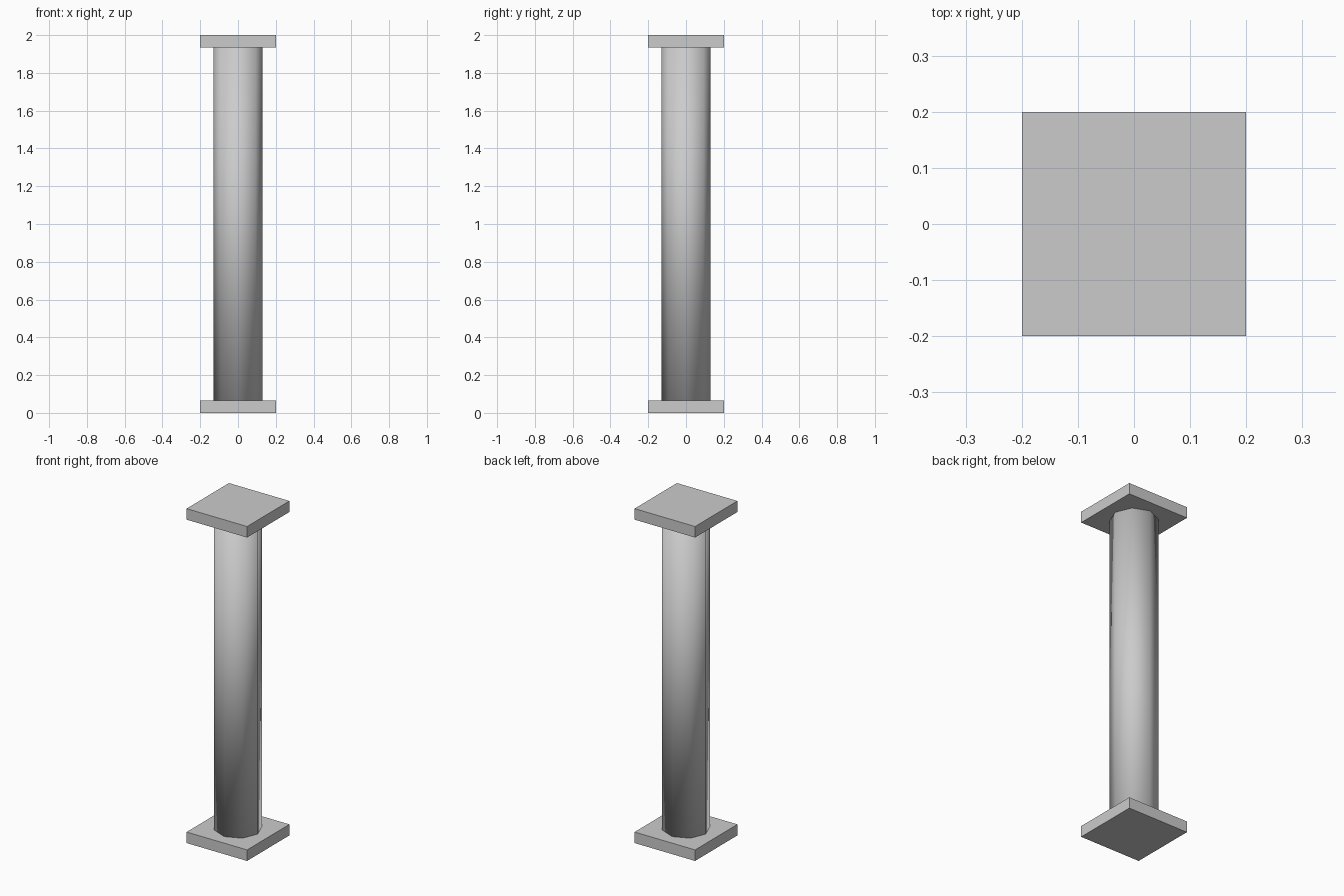
import bpy
import math

if "Cube" in bpy.data.objects:
    bpy.data.objects.remove(bpy.data.objects["Cube"])

# Single stone colour
stone = bpy.data.materials.new("light grey stone")
stone.diffuse_color = (0.6, 0.6, 0.6, 1)
stone.use_nodes = True
stone.node_tree.nodes["Principled BSDF"].inputs["Base Color"].default_value = stone.diffuse_color

HEIGHT = 2.0
PLATE_WIDTH = 0.4
PLATE_THICKNESS = 0.066
SHAFT_RADIUS = 0.131


def add_plate(name, z):
    """Square slab centred at height z."""
    bpy.ops.mesh.primitive_cube_add(size=1, location=(0, 0, z))
    plate = bpy.context.object
    plate.name = name
    plate.scale = (PLATE_WIDTH, PLATE_WIDTH, PLATE_THICKNESS)
    bpy.ops.object.transform_apply(location=False, rotation=False, scale=True)
    plate.data.materials.append(stone)


# Base and capital slabs
add_plate("base_plate", PLATE_THICKNESS / 2)
add_plate("top_plate", HEIGHT - PLATE_THICKNESS / 2)

# Eight-sided shaft with a corner on each axis, smooth over sides and ends
bpy.ops.mesh.primitive_cylinder_add(
    vertices=8, radius=SHAFT_RADIUS, depth=HEIGHT - 2 * PLATE_THICKNESS,
    location=(0, 0, HEIGHT / 2))
shaft = bpy.context.object
shaft.name = "column_shaft"
shaft.data.materials.append(stone)
bpy.ops.object.shade_smooth()
